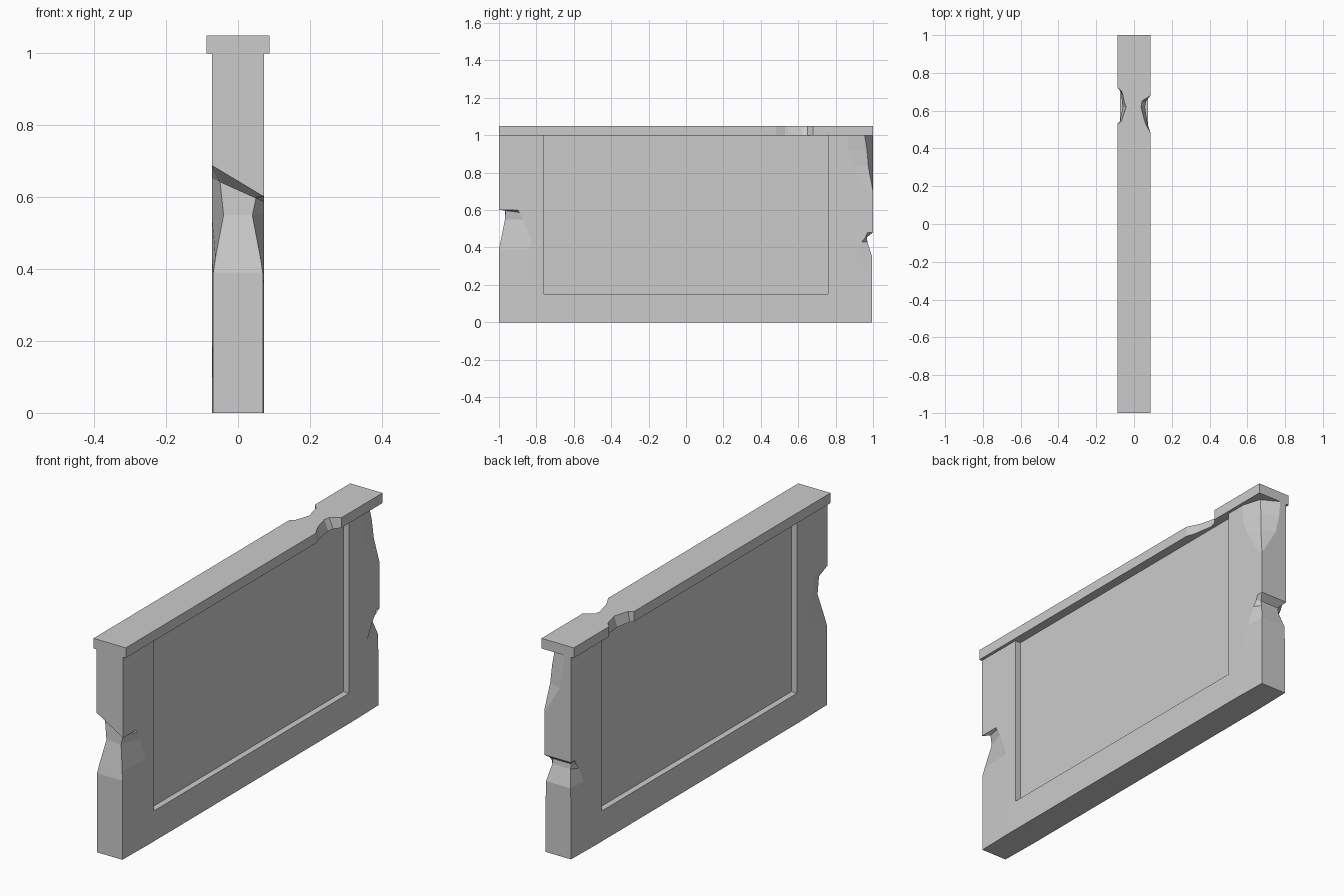
import bpy
import bmesh

cube = bpy.data.objects.get("Cube")
if cube:
    bpy.data.objects.remove(cube, do_unlink=True)

stone = bpy.data.materials.new("grey_stone")
stone.use_nodes = True
grey = (0.6, 0.6, 0.6, 1)
stone.diffuse_color = grey
stone.node_tree.nodes["Principled BSDF"].inputs["Base Color"].default_value = grey

HALF = 0.073    # half thickness of the wall
RECESS = 0.043  # half thickness of the sunken panel
CAP = 0.088     # half width of the coping
OPENING = 0.76  # half length of the recess


def loft(name, rings):
    """Skin a stack of equal-sized rings and close both ends."""
    bm = bmesh.new()
    loops = [[bm.verts.new(p) for p in ring] for ring in rings]
    for a, b in zip(loops, loops[1:]):
        for i in range(len(a)):
            j = (i + 1) % len(a)
            bm.faces.new((a[i], a[j], b[j], b[i]))
    bm.faces.new(loops[0])
    bm.faces.new(loops[-1])
    bmesh.ops.remove_doubles(bm, verts=bm.verts, dist=0.0005)
    bmesh.ops.recalc_face_normals(bm, faces=bm.faces)
    mesh = bpy.data.meshes.new(name)
    bm.to_mesh(mesh)
    bm.free()
    mesh.materials.append(stone)
    obj = bpy.data.objects.new(name, mesh)
    bpy.context.collection.objects.link(obj)
    return obj


def slab(name, half_x, half_y, z0, z1):
    def ring(z):
        return [(x * half_x, y * half_y, z)
                for x, y in ((-1, -1), (1, -1), (1, 1), (-1, 1))]
    return loft(name, [ring(z0), ring(z1)])


def post(name, side, rows):
    """Rows hold height, tilt, left corner and optional right corner.
    A corner is: y where the face breaks, corner x, corner y, end x, end y."""
    rings = []
    for z, tilt, left, *rest in rows:
        right = rest[0] if rest else left

        def half(c, s):
            face, cx, cy, ex, ey = c
            return [(s * HALF, OPENING), (s * HALF, face), (s * cx, cy), (s * ex, ey)]

        outline = half(left, 1) + half(right, -1)[::-1]
        rings.append([(x, side * y, z + tilt * x) for x, y in outline])
    return loft(name, rings)


def worn(face, x, y):
    return (face, x, y, x * 0.9, y)


# Sunken panel and bottom rail
slab("recessed_panel", RECESS, OPENING + 0.02, 0.1, 1.0)
slab("bottom_rail", HALF, OPENING, 0, 0.15)

# Front post with a broken waist under a slanted ledge
full = worn(0.9, HALF, 1)
post("front_post", -1, [
    (0, 0, worn(0.80, 0.069, 1)),
    (0.32, 0, worn(0.855, 0.069, 1)),
    (0.39, 0, worn(0.84, 0.069, 1)),
    (0.43, 0, worn(0.825, 0.063, 0.992)),
    (0.55, 0, worn(0.87, 0.04, 0.968)),
    (0.62, -0.45, worn(0.89, 0.05, 0.965)),
    (0.645, -0.6, full),
    (1, 0, full),
])

# Back post with a lower waist and a chipped upper left corner
post("back_post", 1, [
    (0, 0, worn(0.81, 0.069, 0.995)),
    (0.25, 0, worn(0.865, 0.069, 0.995)),
    (0.35, 0, worn(0.9, 0.067, 0.995)),
    (0.43, 0, worn(0.94, 0.05, 0.97)),
    (0.455, 0, worn(0.96, 0.05, 0.967)),
    (0.48, 0, worn(0.97, HALF, 1)),
    (0.70, 0, worn(0.98, HALF, 1), full),
    (0.83, 0, (0.9, 0.058, 0.975, -0.01, 1), full),
    (0.92, 0, (0.865, 0.052, 0.968, -0.03, 1), full),
    (1, 0, (0.865, 0.045, 0.955, -0.037, 1), full),
])

# Coping: y, then left top, left bottom, right top, right bottom half widths
cap_rows = [
    (-1, CAP, CAP, CAP, CAP),
    (0.48, CAP, CAP, CAP, CAP),
    (0.53, 0.062, 0.072, CAP, CAP),
    (0.545, 0.056, 0.07, 0.066, 0.074),
    (0.62, 0.037, 0.058, 0.042, 0.06),
    (0.65, 0.042, 0.064, 0.052, 0.064),
    (0.68, CAP, CAP, 0.058, 0.066),
    (0.70, CAP, CAP, 0.064, 0.07),
    (0.725, CAP, CAP, CAP, CAP),
    (1, CAP, CAP, CAP, CAP),
]
cap = loft("coping", [[(lt, y, 1.05), (lb, y, 1.0), (-rb, y, 1.0), (-rt, y, 1.05)]
                      for y, lt, lb, rt, rb in cap_rows])
